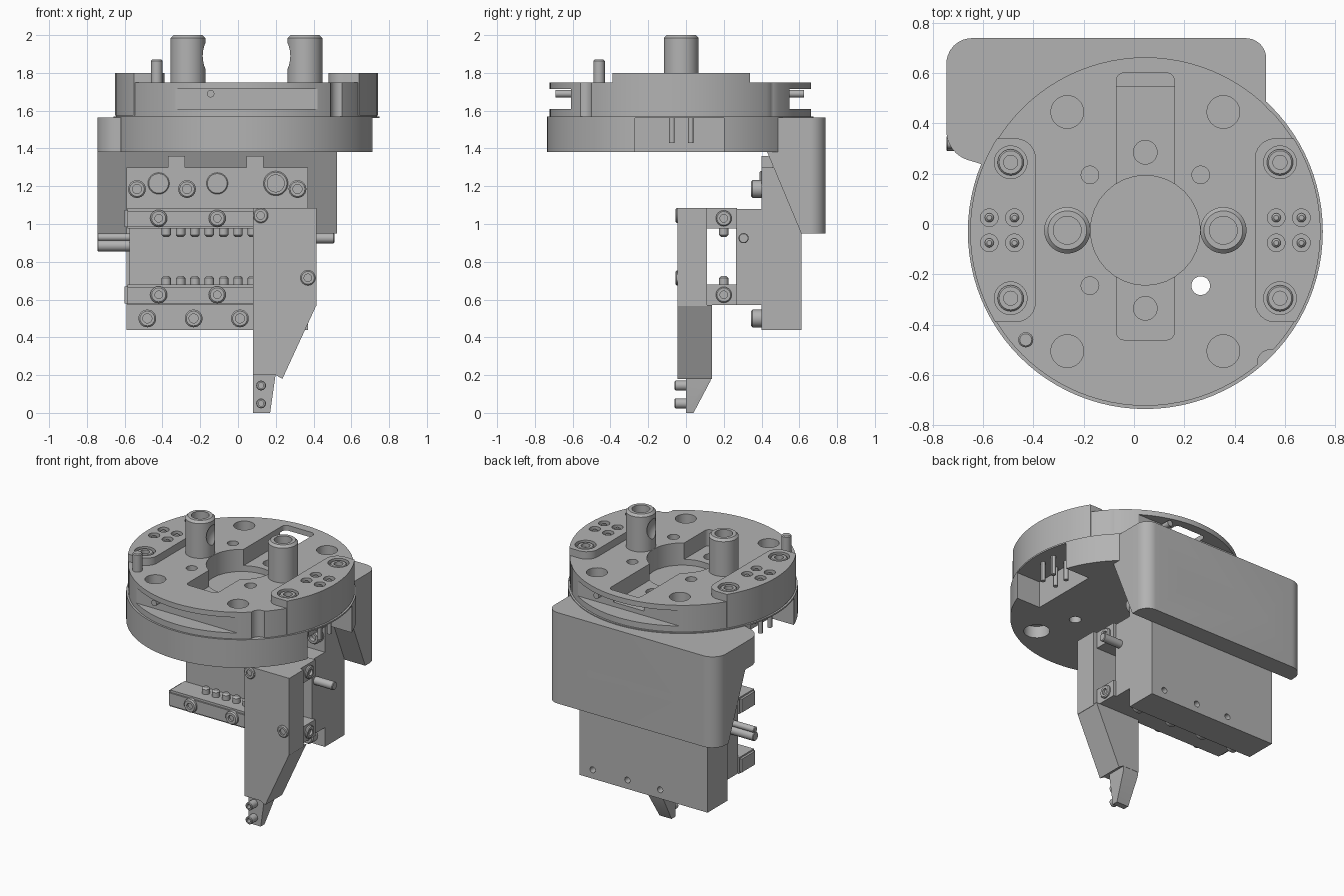
import bpy, bmesh, math
from mathutils import Vector

cube = bpy.data.objects.get("Cube")
if cube:
    bpy.data.objects.remove(cube)

grey = bpy.data.materials.new("machined_grey")
grey.use_nodes = True
grey.diffuse_color = (0.45, 0.45, 0.45, 1)
grey.node_tree.nodes["Principled BSDF"].inputs["Base Color"].default_value = (0.45, 0.45, 0.45, 1)


def finish(name, bm):
    bmesh.ops.recalc_face_normals(bm, faces=bm.faces)
    me = bpy.data.meshes.new(name)
    bm.to_mesh(me)
    bm.free()
    me.materials.append(grey)
    ob = bpy.data.objects.new(name, me)
    bpy.context.collection.objects.link(ob)
    return ob


def prism(name, pts, axis, a, b):
    """Extrude a 2D outline from a to b along an axis."""
    place = {"x": lambda u, v, w: (w, u, v),
             "y": lambda u, v, w: (u, w, v),
             "z": lambda u, v, w: (u, v, w)}[axis]
    bm = bmesh.new()
    face = bm.faces.new([bm.verts.new(place(u, v, a)) for u, v in pts])
    ext = bmesh.ops.extrude_face_region(bm, geom=[face])
    move = Vector(place(0, 0, b - a))
    bmesh.ops.translate(bm, vec=move, verts=[g for g in ext["geom"] if isinstance(g, bmesh.types.BMVert)])
    return finish(name, bm)


def box(name, x0, x1, y0, y1, z0, z1):
    return prism(name, [(x0, y0), (x1, y0), (x1, y1), (x0, y1)], "z", z0, z1)


def rounded(corners, steps=8):
    """Outline from (x, y, radius) corners."""
    out = []
    for i, (x, y, r) in enumerate(corners):
        p = Vector((x, y))
        if r == 0:
            out.append((x, y))
            continue
        before = Vector(corners[i - 1][:2])
        after = Vector(corners[(i + 1) % len(corners)][:2])
        u, v = (before - p).normalized(), (after - p).normalized()
        half = u.angle(v) / 2
        c = p + (u + v).normalized() * (r / math.sin(half))
        s, e = p + u * (r / math.tan(half)) - c, p + v * (r / math.tan(half)) - c
        for k in range(steps + 1):
            q = s.lerp(e, k / steps).normalized() * r + c
            out.append((q.x, q.y))
    return out


def cyl(name, p0, p1, r, n=32, chamfer=0, socket=0, depth=0.03):
    """Cylinder between two points, with optional tip chamfer and tip socket."""
    p0, p1 = Vector(p0), Vector(p1)
    h = (p1 - p0).length
    bm = bmesh.new()
    bmesh.ops.create_cone(bm, cap_ends=True, segments=n, radius1=r, radius2=r, depth=h)
    bmesh.ops.translate(bm, vec=(0, 0, h / 2), verts=bm.verts)
    top = max(bm.faces, key=lambda f: f.calc_center_median().z)
    if chamfer:
        bmesh.ops.inset_region(bm, faces=[top], thickness=chamfer)
        bmesh.ops.translate(bm, vec=(0, 0, -chamfer),
                            verts=[v for v in bm.verts if v.co.z > h - 1e-5 and v not in list(top.verts)])
    if socket:
        bmesh.ops.inset_region(bm, faces=[top], thickness=r - chamfer - socket)
        inner = bmesh.ops.extrude_face_region(bm, geom=[top])
        bmesh.ops.translate(bm, vec=(0, 0, -depth),
                            verts=[g for g in inner["geom"] if isinstance(g, bmesh.types.BMVert)])
        if top.is_valid:
            bm.faces.remove(top)
    q = (p1 - p0).to_track_quat("Z", "Y")
    for v in bm.verts:
        v.co = q @ v.co + p0
    return finish(name, bm)


def cut(ob, *cutters, op="DIFFERENCE"):
    bpy.context.view_layer.objects.active = ob
    for c in cutters:
        c.hide_render = True
        m = ob.modifiers.new("cut", "BOOLEAN")
        m.operation, m.solver, m.object = op, "EXACT", c
        bpy.ops.object.modifier_apply(modifier=m.name)
        bpy.data.objects.remove(c)


def hole(x, y, z0, z1, r):
    return cyl("cutter", (x, y, z0), (x, y, z1), r)


def hole_y(x, z, y0, y1, r):
    return cyl("cutter", (x, y0, z), (x, y1, z), r, 24)


CX, CY = 0.045, -0.03
BIG = [(CX + sx * 0.31, CY + sy * 0.475) for sx in (-1, 1) for sy in (-1, 1)]

# Lower disc with side notches for the contact pins
lower = cyl("lower_disc", (CX, CY, 1.38), (CX, CY, 1.57), 0.705, 96)
cut(lower, box("cutter", 0.53, 0.9, -0.27, 0.2, 1.3, 1.56),
    box("cutter", -0.9, -0.44, -0.27, 0.2, 1.3, 1.56), hole(0.265, -0.245, 1.3, 1.7, 0.037),
    *[hole(x, y, 1.3, 1.46, 0.08) for x, y in BIG])

# Upper disc with raised pads
upper = cyl("upper_disc", (CX, CY, 1.57), (CX, CY, 1.75), 0.692, 96)
cut(upper,
    box("cutter", -1, 1, -1, -0.61, 1.61, 1.715), box("cutter", -1, 1, 0.548, 1, 1.61, 1.715),
    prism("cutter", rounded([(-0.07, -0.46, 0.03), (0.16, -0.46, 0.03), (0.16, 0.6, 0.03), (-0.07, 0.6, 0.03)]),
          "z", 1.64, 1.9),
    hole(CX, -0.025, 1.6, 1.9, 0.218),
    hole(0.265, -0.245, 1.5, 1.9, 0.037), hole(CX, 0.285, 1.59, 1.9, 0.047), hole(CX, -0.335, 1.59, 1.9, 0.047),
    hole(0.54, -0.55, 1.5, 1.9, 0.05), hole(0.57, 0.49, 1.5, 1.9, 0.05),
    *[hole(x, y, 1.62, 1.9, 0.035) for x, y in ((-0.175, -0.245), (-0.175, 0.195), (0.265, 0.195))],
    *[hole(x, y, 1.6, 1.9, 0.065) for x, y in BIG])

for side, label in ((-1, "right"), (1, "left")):
    def sx(d):
        return CX + side * d
    inner, outer = sx(0.435), sx(0.8)
    outline = rounded([(inner, -0.39, 0.08), (outer, -0.39, 0), (outer, 0.34, 0), (inner, 0.34, 0.08)])
    pad = prism(label + "_pad", outline, "z", 1.575, 1.8)
    cut(pad, cyl("cutter", (CX, CY, 1.5), (CX, CY, 1.9), 0.696, 96), op="INTERSECT")
    screws = [(sx(0.535), y) for y in (0.245, -0.295)]
    pins = [(sx(d), y) for d in (0.52, 0.62) for y in (0.025, -0.075)]
    cut(pad, *[hole(x, y, 1.77, 1.9, 0.065) for x, y in screws],
        *[hole(x, y, 1.775, 1.9, 0.035) for x, y in pins])
    for x, y in screws:
        cyl(label + "_pad_screw", (x, y, 1.74), (x, y, 1.795), 0.052, 24, 0.006, 0.028)
    for x, y in pins:
        cyl(label + "_contact_tip", (x, y, 1.74), (x, y, 1.795), 0.018, 16, 0.008)
        cyl(label + "_contact_pin", (x, y, 1.6), (x, y, 1.43), 0.015, 12)

    # Locking post with a dimple facing the middle
    px = sx(0.31)
    post = cyl(label + "_post", (px, -0.025, 1.7), (px, -0.025, 2), 0.092, 48, 0.015, 0.055, 0.06)
    bm = bmesh.new()
    bmesh.ops.create_uvsphere(bm, u_segments=32, v_segments=16, radius=0.1)
    bmesh.ops.translate(bm, vec=(px - side * 0.165, -0.025, 1.89), verts=bm.verts)
    cut(post, finish("cutter", bm))

cyl("locating_pin", (-0.43, -0.46, 1.7), (-0.43, -0.46, 1.87), 0.03, 24, 0.006)
cyl("front_groove_pin", (-0.145, -0.55, 1.69), (-0.145, -0.69, 1.69), 0.02, 16)
cyl("back_groove_pin", (0.235, 0.5, 1.69), (0.235, 0.625, 1.69), 0.02, 16)

# Rear bracket with a sloping underside
BOLTS = (-0.42, -0.11, 0.2)
bracket = prism("rear_bracket", rounded([(-0.745, 0.738, 0.1), (-0.745, 0.28, 0.12), (-0.58, 0.23, 0),
                                         (0.3, 0.4, 0), (0.525, 0.4, 0), (0.525, 0.738, 0.08)]), "z", 0.95, 1.565)
cut(bracket, prism("cutter", [(0, 1.38), (0.43, 1.38), (0.61, 0.95), (0.61, 0.9), (0, 0.9)], "x", -1, 1),
    *[hole_y(x, 1.215, 0.2, 0.9, 0.025) for x in BOLTS])

# Slide mounting block
LOW = (-0.48, -0.235, 0.01, 0.27)
block = box("mounting_block", -0.59, 0.37, 0.4, 0.612, 0.44, 1.3)
cut(block, *[hole_y(x, 1.215, 0.2, 0.9, 0.025) for x in BOLTS],
    *[hole_y(x, 1.215, 0.3, 0.43, 0.065) for x in BOLTS[:2]],
    *[hole_y(x, 0.5, 0.55, 0.7, 0.02) for x in LOW],
    *[hole_y(x, 0.62, 0.52, 0.7, 0.055) for x in (-0.51, 0.295)])
for x in BOLTS[:2]:
    ring = cyl("bolt_sleeve", (x, 0.45, 1.215), (x, 0.395, 1.215), 0.06, 24, 0.008)
    cut(ring, hole_y(x, 1.215, 0.2, 0.9, 0.028))
cyl("bolt_cap", (0.2, 0.42, 1.215), (0.2, 0.39, 1.215), 0.065, 32, 0.006, 0.045, 0.01)
for x, z in [(x, 0.5) for x in LOW] + [(x, 1.185) for x in (-0.535, -0.27, 0.315)]:
    cyl("block_screw", (x, 0.42, z), (x, 0.345, z), 0.047, 24, 0.008, 0.024)
for x in (-0.325, 0.09):
    box("top_tab", x - 0.045, x + 0.045, 0.4, 0.46, 1.29, 1.36)

# Slide body, rails and guide rods
box("slide_body", -0.575, 0.37, 0.265, 0.45, 0.57, 1.08)
for z0, z1, edge, sign in ((0.57, 0.68, 0.68, 1), (0.975, 1.085, 0.975, -1)):
    zm = (z0 + z1) / 2
    box("slide_rail", -0.585, 0.39, 0.11, 0.27, z0, z1)
    box("rail_end_cap", -0.6, -0.575, 0.12, 0.26, z0 + 0.01, z1 - 0.01)
    box("rail_strip", -0.585, 0.08, 0.1, 0.12, zm - 0.045, zm + 0.04)
    for x in (-0.42, -0.11):
        cyl("rail_screw", (x, 0.12, zm), (x, 0.08, zm), 0.045, 24, 0.008, 0.02, 0.015)
    cyl("rail_side_screw", (0.38, 0.2, zm), (0.405, 0.2, zm), 0.042, 24, 0.006, 0.02, 0.015)
    for i in range(7):
        x = -0.38 + i * 0.076
        cyl("rail_bump", (x, 0.2, edge), (x, 0.2, edge + sign * 0.045), 0.025, 16, 0.012)
cyl("left_guide_rod", (0.35, 0.305, 0.925), (0.51, 0.305, 0.925), 0.027, 24, 0.004)
for z, r in ((0.93, 0.02), (0.885, 0.03)):
    cyl("right_guide_rod", (-0.55, 0.32, z), (-0.745, 0.32, z), r, 24, 0.004)

# Gripper finger: upper plate, tapered lower part and tip
plate = box("finger_plate", 0.08, 0.415, -0.045, 0.11, 0.565, 1.085)
taper = prism("finger_taper", [(0.08, 0.57), (0.415, 0.57), (0.235, 0.18), (0.2, 0.2), (0.08, 0.2)],
              "y", -0.045, 0.137)
cut(taper, hole_y(0.295, 0.47, -0.1, 0.3, 0.02), hole_y(0.145, 0.36, -0.1, 0.05, 0.025))
tip = prism("finger_tip", [(0, 0.21), (0.137, 0.21), (0.13, 0.17), (0.04, 0), (0, 0)], "x", 0.08, 0.2)
cut(tip, prism("cutter", [(0.2, 0.21), (0.17, 0), (0.17, -0.1), (0.3, -0.1), (0.3, 0.21)], "y", -0.1, 0.3))
for z in (0.05, 0.145):
    cyl("tip_screw", (0.122, 0.02, z), (0.122, -0.06, z), 0.026, 20, 0.004, 0.014)
for x, z in ((0.12, 1.045), (0.37, 0.715)):
    cyl("finger_screw", (x, 0, z), (x, -0.055, z), 0.04, 24, 0.006, 0.02, 0.012)

# Smooth the round surfaces, keep sharp edges
bpy.ops.object.select_all(action="DESELECT")
for ob in bpy.context.scene.objects:
    if ob.type == "MESH":
        ob.select_set(True)
        bpy.context.view_layer.objects.active = ob
bpy.ops.object.shade_smooth_by_angle(angle=math.radians(30))
